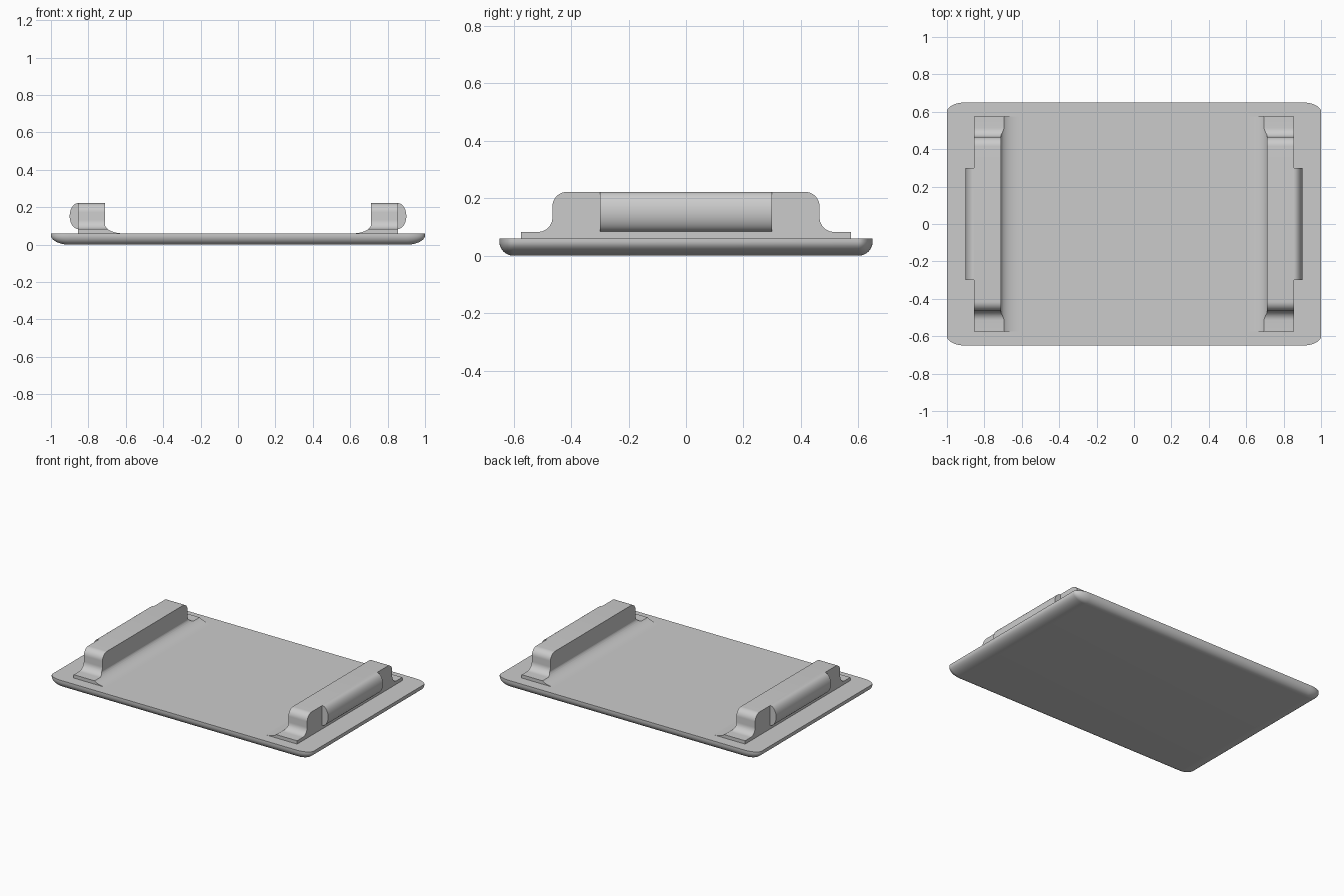
import bpy, bmesh
from math import cos, sin, pi, radians

cube = bpy.data.objects.get("Cube")
if cube:
    bpy.data.objects.remove(cube, do_unlink=True)

grey = bpy.data.materials.new("plain grey")
grey.use_nodes = True
grey.diffuse_color = (0.6, 0.6, 0.6, 1)
grey.node_tree.nodes["Principled BSDF"].inputs["Base Color"].default_value = (0.6, 0.6, 0.6, 1)


def arc(cx, cy, rx, ry, start, end, steps=10):
    """Points along part of an ellipse, angles in degrees."""
    angles = [radians(start + (end - start) * i / steps) for i in range(steps + 1)]
    return [(cx + rx * cos(a), cy + ry * sin(a)) for a in angles]


def make_object(name, bm):
    bmesh.ops.remove_doubles(bm, verts=bm.verts, dist=1e-5)
    bmesh.ops.recalc_face_normals(bm, faces=bm.faces)
    mesh = bpy.data.meshes.new(name)
    bm.to_mesh(mesh)
    bm.free()
    mesh.materials.append(grey)
    obj = bpy.data.objects.new(name, mesh)
    bpy.context.collection.objects.link(obj)
    return obj


def loft(name, rings):
    """Skin a stack of closed rings and cap both ends."""
    bm = bmesh.new()
    loops = [[bm.verts.new(p) for p in ring] for ring in rings]
    n = len(loops[0])
    for a, b in zip(loops, loops[1:]):
        for i in range(n):
            j = (i + 1) % n
            bm.faces.new((a[i], a[j], b[j], b[i]))
    bm.faces.new(loops[0][::-1])
    bm.faces.new(loops[-1])
    return make_object(name, bm)


def activate(obj):
    bpy.ops.object.select_all(action='DESELECT')
    obj.select_set(True)
    bpy.context.view_layer.objects.active = obj


def finish(obj, mirrored=False):
    activate(obj)
    if mirrored:
        mod = obj.modifiers.new("Mirror", 'MIRROR')
        mod.use_mirror_merge = False
        bpy.ops.object.modifier_apply(modifier=mod.name)
    bpy.ops.object.shade_smooth_by_angle(angle=radians(30))


# Base plate: elliptical corners and a rounded lower edge
def plate_ring(scale, z):
    ring = []
    for quarter, (sx, sy) in enumerate([(1, 1), (-1, 1), (-1, -1), (1, -1)]):
        corner = arc(sx * 0.9, sy * 0.6, 0.1 * scale, 0.05 * scale,
                     90 * quarter, 90 * quarter + 90)
        ring += [(x, y, z) for x, y in corner]
    return ring


edge = [radians(9 * i) for i in range(11)]
rings = [plate_ring(1, 0.06)]
rings += [plate_ring(max(cos(a), 0), 0.05 - 0.05 * sin(a)) for a in edge]
finish(loft("base_plate", rings))

# Side rail: stepped side profile trimmed by a filleted end profile
half = [(0.575, 0.055), (0.575, 0.083)]
half += arc(0.515, 0.133, 0.05, 0.05, 270, 180)
half += arc(0.415, 0.172, 0.05, 0.05, 0, 90)
side = half + [(-y, z) for y, z in reversed(half)]
rail = loft("side_rails", [[(x, y, z) for y, z in side] for x in (0.5, 0.855)])

end = [(0.61, 0), (0.9, 0), (0.9, 0.4), (0.712, 0.4)]
end += arc(0.612, 0.11, 0.1, 0.05, 0, -90)
cutter = loft("rail_cutter", [[(x, y, z) for x, z in end] for y in (-0.8, 0.8)])
cutter.hide_render = True

trim = rail.modifiers.new("Trim", 'BOOLEAN')
trim.operation = 'INTERSECT'
trim.solver = 'EXACT'
trim.object = cutter
activate(rail)
bpy.ops.object.modifier_apply(modifier=trim.name)
bpy.data.objects.remove(cutter, do_unlink=True)
finish(rail, mirrored=True)

# Rounded grips on the outer side of each rail
grip = [(0.84, 0.084)] + arc(0.855, 0.153, 0.045, 0.069, -90, 90, 24) + [(0.84, 0.222)]
finish(loft("side_grips", [[(x, y, z) for x, z in grip] for y in (-0.3, 0.3)]), mirrored=True)
